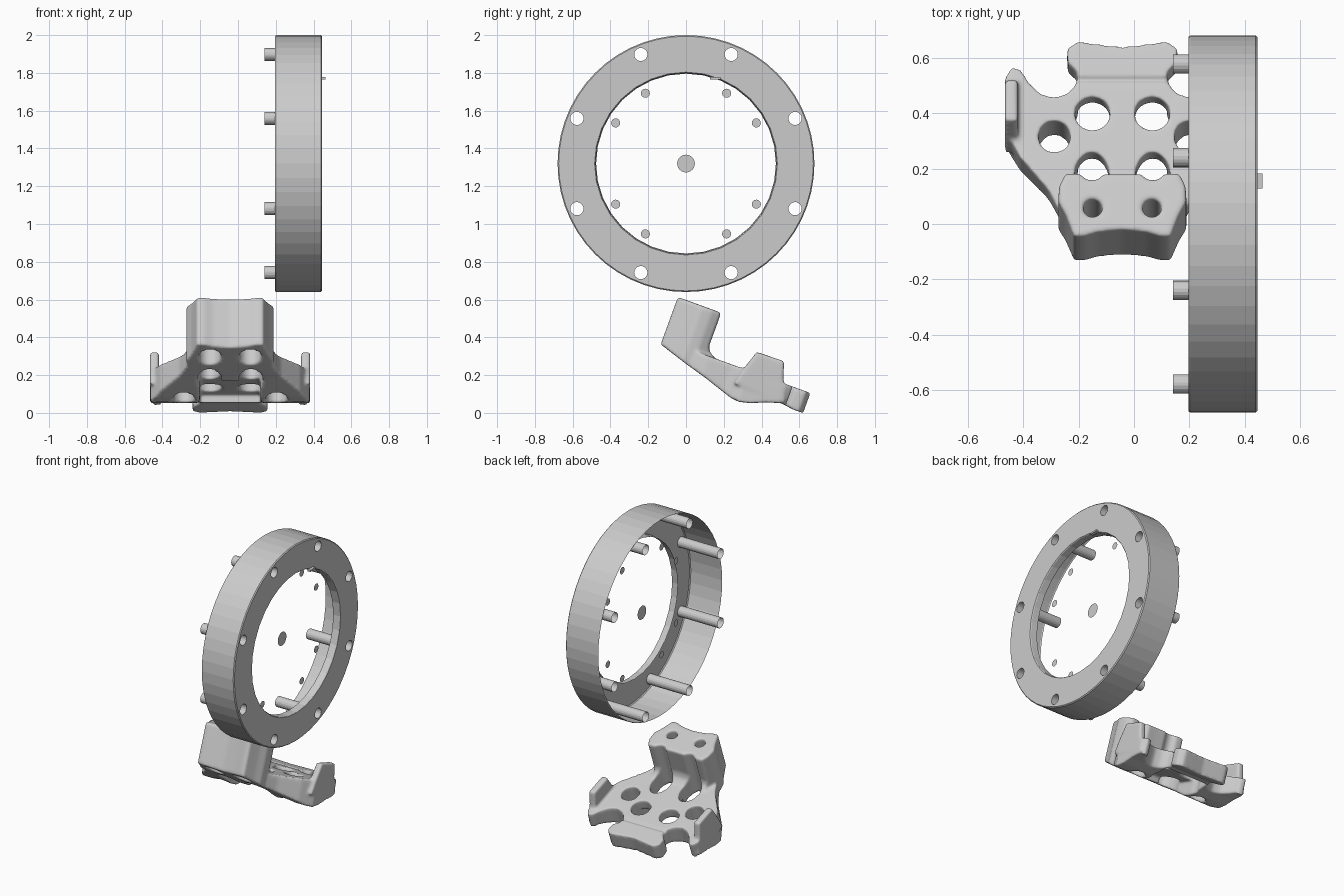
import bpy, bmesh, math
from mathutils import Matrix

if "Cube" in bpy.data.objects:
    bpy.data.objects.remove(bpy.data.objects["Cube"])


def to_object(name, bm):
    me = bpy.data.meshes.new(name)
    bm.to_mesh(me)
    bm.free()
    ob = bpy.data.objects.new(name, me)
    bpy.context.collection.objects.link(ob)
    return ob


# ---------- ring: axis along x, centre at z = 1.32 ----------
CZ = 1.32


def loop(bm, x, r, n, cy=0.0, cz=CZ):
    return [bm.verts.new((x, cy + r * math.cos(2 * math.pi * i / n),
                          cz + r * math.sin(2 * math.pi * i / n))) for i in range(n)]


def pairs(a):
    return zip(a, a[1:] + a[:1])


def bands(bm, loops):
    for a, b in zip(loops, loops[1:]):
        for (p, q), (s, t) in zip(pairs(a), pairs(b)):
            bm.faces.new((p, q, t, s))


def on_circle(r, degrees):
    return [(r * math.cos(math.radians(d)), CZ + r * math.sin(math.radians(d))) for d in degrees]


BOLTS = on_circle(0.625, [22.5 + 45 * i for i in range(8)])
bm = bmesh.new()
# outer wall and inner lip
outer = [loop(bm, x, r, 56) for x, r in ((0.197, 0.676), (0.203, 0.68), (0.439, 0.68), (0.445, 0.674))]
inner = [loop(bm, x, r, 32) for x, r in ((0.445, 0.484), (0.44, 0.48), (0.395, 0.476))]
bands(bm, outer)
bands(bm, inner)
# flange face with bolt holes that run back as open tubes
rims = [outer[-1], inner[0]]
for y, z in BOLTS:
    tube = [loop(bm, x, 0.035, 18, y, z) for x in (0.445, 0.14)]
    bands(bm, tube)
    rims.append(tube[0])
edges = [bm.edges.get((a, b)) for rim in rims for a, b in pairs(rim)]
bmesh.ops.triangle_fill(bm, use_beauty=True, use_dissolve=False, edges=edges, normal=(1, 0, 0))
bmesh.ops.recalc_face_normals(bm, faces=bm.faces[:])
to_object("ring_housing", bm)

# flat discs inside the ring
bm = bmesh.new()
bm.faces.new(loop(bm, 0.337, 0.047, 24))
for y, z in on_circle(0.43, (30, 60, 120, 150, 210, 240, 300, 330)):
    bm.faces.new(loop(bm, 0.337, 0.024, 16, y, z))
to_object("contact_discs", bm)

# small tab on the flange's inner edge
bm = bmesh.new()
bmesh.ops.create_cube(bm, size=1, matrix=Matrix.Translation((0.453, 0.155, 1.772)) @ Matrix.Diagonal((0.022, 0.055, 0.012, 1)))
to_object("index_tab", bm)

# ---------- bracket: local u (width), v (length), w (height), tilted 20 degrees ----------


def prism(bm, pts, axis, lo, hi):
    """Extrude (u,v) points along w, or (v,w) points along u."""
    def place(p, d):
        return (p[0], p[1], d) if axis == 'w' else (d, p[0], p[1])
    a = [bm.verts.new(place(p, lo)) for p in pts]
    b = [bm.verts.new(place(p, hi)) for p in pts]
    faces = [bm.faces.new(a), bm.faces.new(b[::-1])]
    for (p, q), (s, t) in zip(pairs(a), pairs(b)):
        faces.append(bm.faces.new((q, p, s, t)))
    bmesh.ops.recalc_face_normals(bm, faces=faces)


def mirrored(half):
    return half + [(-u, v) for u, v in reversed(half) if u > 0]


def oval(u, v, ru, rv, n=32):
    return [(u + ru * math.cos(2 * math.pi * i / n), v + rv * math.sin(2 * math.pi * i / n)) for i in range(n)]


bm = bmesh.new()
# upright block
prism(bm, mirrored([(0, 0.022), (0.09, 0.012), (0.14, -0.005), (0.175, -0.005), (0.187, 0.03), (0.205, 0.08),
                    (0.232, 0.13), (0.228, 0.19), (0.205, 0.24), (0, 0.235)]), 'w', -0.2, 0.268)
# plate with arms and end lip
prism(bm, mirrored([(0, 0.06), (0.2, 0.12), (0.268, 0.26), (0.37, 0.385), (0.42, 0.48), (0.424, 0.69),
                    (0.40, 0.73), (0.37, 0.725), (0.335, 0.67), (0.295, 0.63), (0.247, 0.615), (0.2, 0.63),
                    (0.168, 0.665), (0.162, 0.71), (0.197, 0.745), (0.2, 0.80), (0.165, 0.83), (0.1, 0.822),
                    (0, 0.808)]), 'w', -0.2, 0.03)
# fillet behind the block
prism(bm, [(0.2, 0.0), (0.2, 0.1), (0.232, 0.1), (0.25, 0.055), (0.29, 0.03), (0.29, 0.0)], 'u', -0.2, 0.2)
# upright hooks at the arm ends
for s in (-1, 1):
    prism(bm, [(0.43, -0.06), (0.455, 0.04), (0.487, 0.137), (0.64, 0.141), (0.665, 0.06), (0.715, -0.06)],
          'u', *sorted((s * 0.376, s * 0.424)))
bracket = to_object("bracket", bm)

cutters = []


def cutter(*args):
    b = bmesh.new()
    prism(b, *args)
    ob = to_object("cutter", b)
    ob.hide_render = True
    cutters.append(ob)


# sloping underside and the recess under the middle of the plate
cutter([(-0.1, 0.02), (0, 0), (0.156, -0.05), (0.274, -0.083), (0.44, -0.138), (0.49, -0.143), (0.55, -0.128),
        (0.62, -0.098), (0.70, -0.073), (0.77, -0.083), (0.9, -0.083), (0.9, -0.4), (-0.1, -0.4)], 'u', -0.7, 0.7)
cutter([(0.29, -0.3), (0.32, -0.05), (0.66, -0.04), (0.70, -0.3)], 'u', -0.16, 0.16)
# shallow step in front of the lip
cutter([(0.675, 0.018), (0.668, 0.06), (0.70, 0.06), (0.69, 0.018)], 'u', -0.19, 0.19)
for s in (-1, 1):
    cutter(oval(s * 0.108, 0.553, 0.063, 0.063), 'w', -0.3, 0.3)    # rear holes
    cutter(oval(s * 0.11, 0.308, 0.063, 0.096), 'w', -0.3, 0.4)     # holes scalloping the block
    cutter(oval(s * 0.245, 0.465, 0.057, 0.06), 'w', -0.3, 0.3)     # arm holes
    cutter(oval(s * 0.107, 0.105, 0.034, 0.034), 'w', -0.3, 0.4)    # bolt holes
    cutter(oval(s * 0.107, 0.105, 0.058, 0.058), 'w', -0.3, 0.05)   # bolt counterbores


def remesh():
    m = bracket.modifiers.new("Remesh", 'REMESH')
    m.mode = 'VOXEL'
    m.voxel_size = 0.0075


# merge, cut and soften the casting
remesh()
for c in cutters:
    m = bracket.modifiers.new("Cut", 'BOOLEAN')
    m.operation = 'DIFFERENCE'
    m.solver = 'EXACT'
    m.object = c
remesh()
m = bracket.modifiers.new("Soften", 'SMOOTH')
m.factor = 0.5
m.iterations = 9
bpy.context.view_layer.update()
done = bpy.data.meshes.new_from_object(bracket.evaluated_get(bpy.context.evaluated_depsgraph_get()))
bracket.modifiers.clear()
bracket.data = done
for c in cutters:
    bpy.data.objects.remove(c)
for p in done.polygons:
    p.use_smooth = True
bracket.location = (-0.042, -0.13, 0.36)
bracket.rotation_euler = (math.radians(-20), 0, 0)
